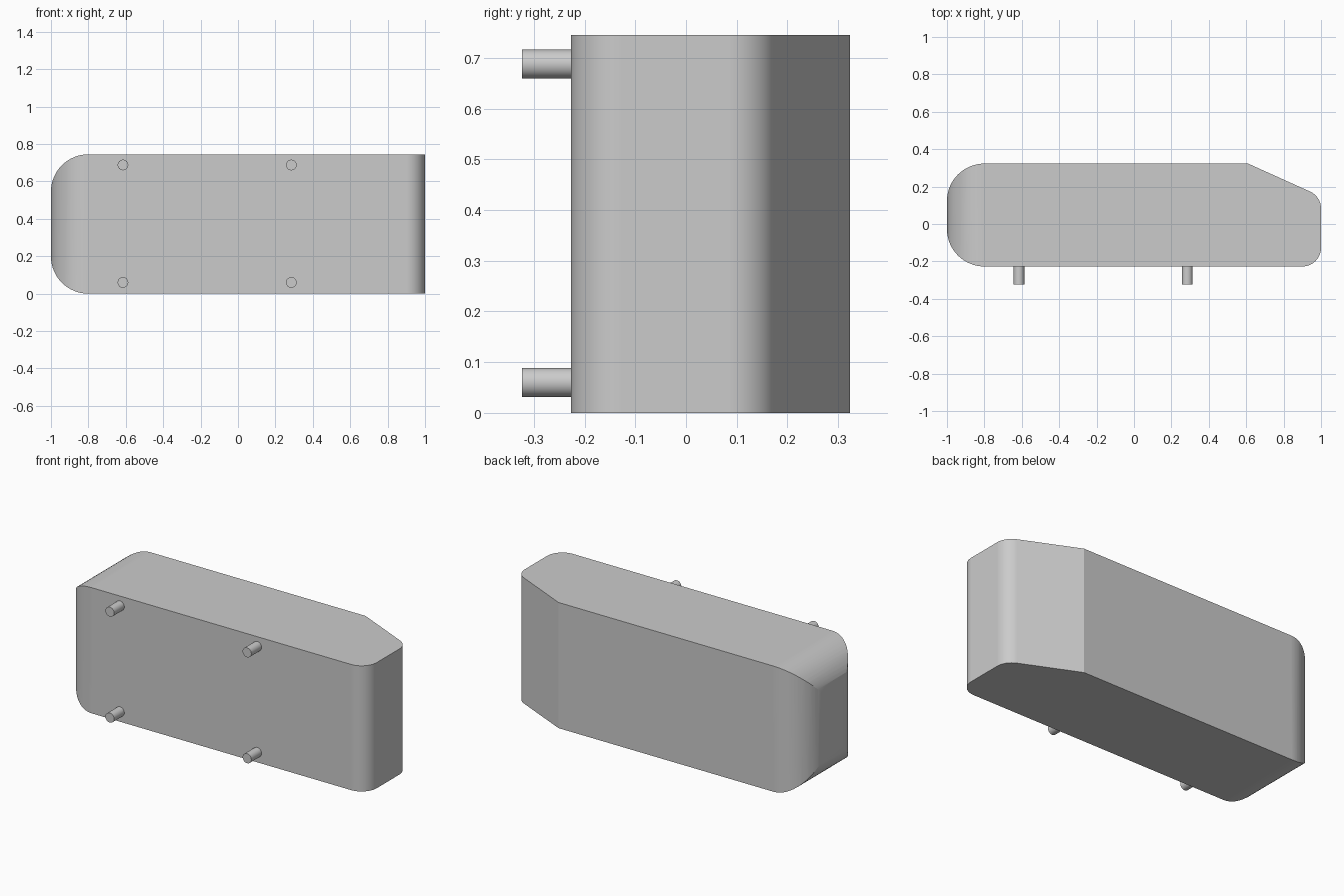
import bpy, bmesh, math
from mathutils import Vector, Matrix

if "Cube" in bpy.data.objects:
    bpy.data.objects.remove(bpy.data.objects["Cube"])

grey = bpy.data.materials.new("light_grey")
grey.use_nodes = True
grey.diffuse_color = (0.6, 0.6, 0.6, 1)
grey.node_tree.nodes["Principled BSDF"].inputs["Base Color"].default_value = (0.6, 0.6, 0.6, 1)


def rounded(corners, steps=16):
    """Outline from (x, y, fillet radius) corners."""
    points = []
    for i, (x, y, r) in enumerate(corners):
        p = Vector((x, y))
        if r == 0:
            points.append(p)
            continue
        a = (Vector(corners[i - 1][:2]) - p).normalized()
        b = (Vector(corners[(i + 1) % len(corners)][:2]) - p).normalized()
        half = a.angle(b) / 2
        centre = p + (a + b).normalized() * r / math.sin(half)
        start = p + a * r / math.tan(half) - centre
        sweep = start.angle_signed(p + b * r / math.tan(half) - centre)
        for k in range(steps + 1):
            turn = Matrix.Rotation(-sweep * k / steps, 2)
            points.append(centre + turn @ start)
    return points


def add_object(name, bm):
    bmesh.ops.recalc_face_normals(bm, faces=bm.faces)
    mesh = bpy.data.meshes.new(name)
    bm.to_mesh(mesh)
    bm.free()
    mesh.materials.append(grey)
    ob = bpy.data.objects.new(name, mesh)
    bpy.context.collection.objects.link(ob)
    return ob


def prism(name, points, place, depth):
    bm = bmesh.new()
    face = bm.faces.new([bm.verts.new(place(p)) for p in points])
    new = bmesh.ops.extrude_face_region(bm, geom=[face])["geom"]
    bmesh.ops.translate(bm, vec=depth, verts=[v for v in new if isinstance(v, bmesh.types.BMVert)])
    return add_object(name, bm)


def smooth(ob):
    bpy.ops.object.select_all(action="DESELECT")
    ob.select_set(True)
    bpy.context.view_layer.objects.active = ob
    bpy.ops.object.shade_smooth_by_angle(angle=math.radians(20))


FRONT, BACK, TOP = -0.227, 0.323, 0.745

# Body: plan outline with rounded ends and a slanted back corner
plan = rounded([(-1, FRONT, 0.2), (1, FRONT, 0.1), (1, 0.147, 0.1), (0.61, BACK, 0), (-1, BACK, 0.2)])
body = prism("body", plan, lambda p: (p.x, p.y, -0.1), (0, 0, 1))

# Front outline that rounds the top and bottom of one end
outline = rounded([(-1.0003, 0, 0.2), (1.2, 0, 0), (1.2, TOP, 0), (-1.0003, TOP, 0.2)])
cutter = prism("end_cutter", outline, lambda p: (p.x, -0.6, p.y), (0, 1.2, 0))
cutter.hide_render = True

trim = body.modifiers.new("round_end", "BOOLEAN")
trim.operation = "INTERSECT"
trim.solver = "EXACT"
trim.object = cutter
bpy.context.view_layer.objects.active = body
bpy.ops.object.modifier_apply(modifier=trim.name)
bpy.data.objects.remove(cutter)
smooth(body)
normals = body.modifiers.new("flat_normals", "WEIGHTED_NORMAL")
normals.keep_sharp = True

# Four round pegs on the front
for side, x in (("right", -0.615), ("left", 0.285)):
    for level, z in (("lower", 0.06), ("upper", 0.688)):
        bm = bmesh.new()
        at = Matrix.Translation((x, -0.27, z)) @ Matrix.Rotation(math.pi / 2, 4, "X")
        bmesh.ops.create_cone(bm, cap_ends=True, segments=32, radius1=0.0285,
                              radius2=0.0285, depth=0.106, matrix=at)
        smooth(add_object(f"{level}_{side}_peg", bm))
